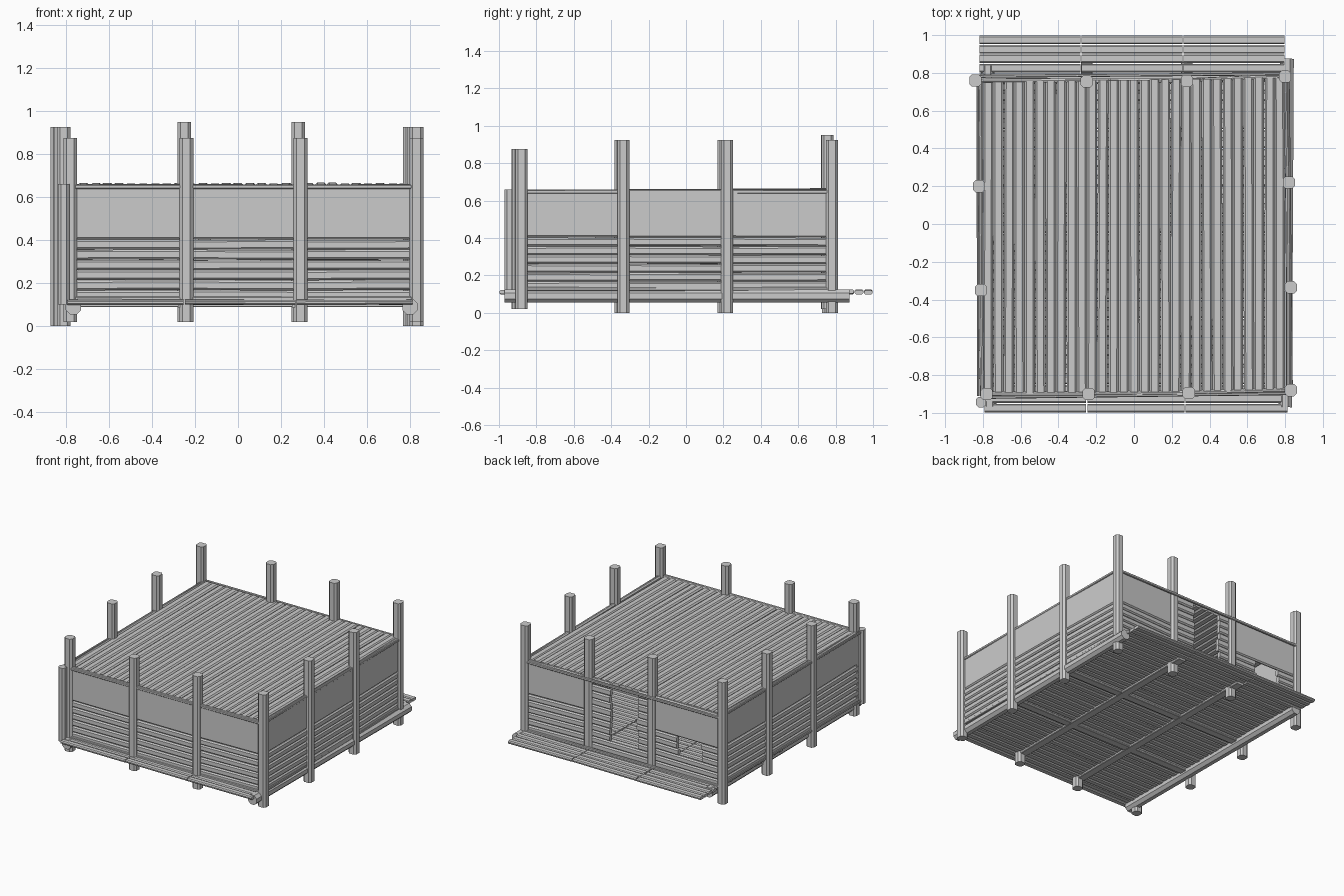
import bpy, bmesh, random
from mathutils import Vector

if "Cube" in bpy.data.objects:
    bpy.data.objects.remove(bpy.data.objects["Cube"])

random.seed(4)
J = lambda s: random.uniform(-s, s)

def bar(bm, a, b, w, h, up=(0, 0, 1), bev=0.008, sides=None):
    """Chamfered beam from a to b; w across, h along 'up'."""
    a, b, up = Vector(a), Vector(b), Vector(up)
    side = (b - a).cross(up).normalized()
    up = side.cross(b - a).normalized()
    u, v, c = w / 2, h / 2, bev
    prof = [(u, -v + c), (u, v - c), (u - c, v), (-u + c, v),
            (-u, v - c), (-u, -v + c), (-u + c, -v), (u - c, -v)]
    r0 = [bm.verts.new(a + side * x + up * y) for x, y in prof]
    r1 = [bm.verts.new(b + side * x + up * y) for x, y in prof]
    for i in range(8):
        k = (i + 1) % 8
        bm.faces.new((r0[i], r0[k], r1[k], r1[i]))
    bm.faces.new(r0[::-1])
    bm.faces.new(r1)

def make(name, bm):
    bmesh.ops.recalc_face_normals(bm, faces=bm.faces[:])
    me = bpy.data.meshes.new(name)
    bm.to_mesh(me)
    bm.free()
    ob = bpy.data.objects.new(name, me)
    bpy.context.collection.objects.link(ob)
    return ob

# Upright posts: x, y, bottom, top
posts = {
    "front": [(-.78, -.90, .02, .875), (-.24, -.90, .02, .875), (.29, -.895, .02, .875), (.83, -.88, .02, .875)],
    "back": [(-.84, .76, 0, .925), (-.25, .755, .02, .95), (.28, .757, .02, .95), (.80, .78, 0, .925)],
    "left": [(-.82, .20, 0, .925), (-.81, -.35, 0, .925)],
    "right": [(.82, .22, 0, .925), (.83, -.335, 0, .925)],
}
for side, lst in posts.items():
    for i, (x, y, z0, z1) in enumerate(lst):
        bm = bmesh.new()
        bar(bm, (x, y, z0), (x, y, z1), .064, .064, (0, 1, 0), .014)
        make(f"{side}_post_{i + 1}", bm)
# Short corner post at the front left
bm = bmesh.new()
bar(bm, (-.81, -.943, .10), (-.81, -.943, .66), .055, .055, (0, 1, 0), .014)
make("short_corner_post", bm)

# Round foundation logs on both sides
for name, a, b in (("left_log", (-.765, -.965, .09), (-.775, .84, .09)),
                   ("right_log", (.80, -.97, .09), (.81, .875, .09))):
    bm = bmesh.new()
    bar(bm, a, b, .072, .072, bev=.021)
    make(name, bm)

# Flat joists under the floor
bm = bmesh.new()
for x in (-.25, .28):
    bar(bm, (x, -.92, .096), (x, .86, .096), .06, .02, bev=.004)
for y in (-.34, .21):
    bar(bm, (-.8, y, .097), (.8, y, .097), .06, .018, bev=.004)
make("floor_joists", bm)

# Floor boards across x, in three lengths, running out to ledges
bm = bmesh.new()
n = 40
step = 2.0 / n
for i in range(n):
    y = -1 + step * (i + .5)
    cuts = (-.795, -.25, .27, .815) if i < 20 else (-.82, -.28, .26, .80)
    for x0, x1 in zip(cuts, cuts[1:]):
        bar(bm, (x0 + .003, y, .112 + J(.003)), (x1 - .003, y, .112 + J(.003)),
            step - .004, .022, bev=.007)
make("floor_boards", bm)

# Ceiling boards along y
bm = bmesh.new()
n = 29
step = 1.6 / n
for i in range(n):
    x = -.8 + step * (i + .5)
    e = .75 + .025 * i / n
    bar(bm, (x + J(.003), -.90 + .02 * i / n, .643 + J(.002)),
        (x + J(.003), e, .652 + J(.002)), step - .001, .026, bev=.01)
make("ceiling_boards", bm)

def wall_bay(name, a, b, hole=None, planks_only=False):
    """Plank rows below and one wide board above; hole = (t0, t1, z0, z1)."""
    bm = bmesh.new()
    a, b = Vector((*a, 0)), Vector((*b, 0))
    rows = [(.12 + .047 * i, .12 + .047 * (i + 1)) for i in range(6)]
    if planks_only:
        rows += [(.402 + .0516 * i, .402 + .0516 * (i + 1)) for i in range(5)]
    else:
        rows.append((.402, .66))
    for z0, z1 in rows:
        zc = (z0 + z1) / 2
        spans = [(0, 1)]
        if hole and hole[2] < zc < hole[3]:
            spans = [(0, hole[0] + J(.015)), (hole[1] + J(.015), 1)]
        for t0, t1 in spans:
            p, q = a.lerp(b, t0), a.lerp(b, t1)
            p.z, q.z = zc + J(.0015), zc + J(.0015)
            bar(bm, p, q, .03 if z1 - z0 < .1 else .026, z1 - z0 - .001, bev=.009)
    make(name, bm)

# Walls between neighbouring posts
F, B, L, R = ([p[:2] for p in posts[k]] for k in ("front", "back", "left", "right"))
for i in range(3):
    wall_bay(f"front_wall_{i + 1}", F[i], F[i + 1])
left = [(-.80, -.91), (-.81, -.35), (-.815, .20), (-.81, .76)]
right = [(.82, -.88), (.82, -.335), (.815, .22), (.80, .77)]
for i in range(3):
    wall_bay(f"left_wall_{i + 1}", left[i], left[i + 1])
    wall_bay(f"right_wall_{i + 1}", right[i], right[i + 1])
# Back wall: window, doorway, plain bay
wall_bay("back_wall_window", B[0], B[1], (.29, .63, .26, .40))
wall_bay("back_wall_door", B[1], B[2], (.22, .66, .20, .65), True)
wall_bay("back_wall_plain", B[2], B[3])

# Thin trim rails along the wall tops and bases
bm = bmesh.new()
for z in (.128, .648):
    bar(bm, (-.80, -.918, z), (.82, -.898, z), .016, .02, bev=.004)
    bar(bm, (-.82, .782, z), (.80, .795, z), .016, .02, bev=.004)
    bar(bm, (-.825, -.91, z), (-.828, .76, z), .012, .02, bev=.004)
    bar(bm, (.835, -.88, z), (.818, .77, z), .012, .02, bev=.004)
make("trim_rails", bm)
